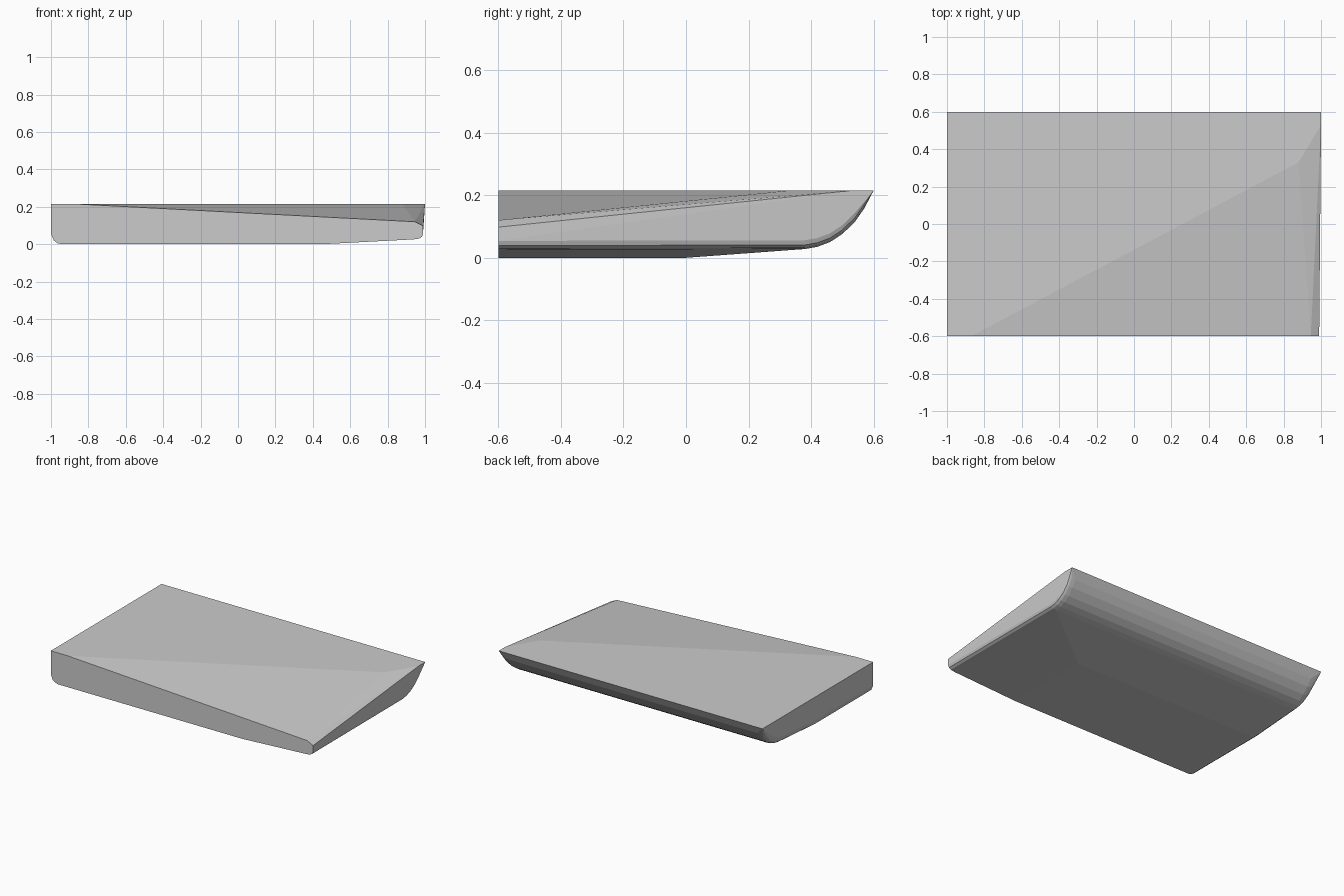
import bpy
import bmesh

cube = bpy.data.objects.get("Cube")
if cube:
    bpy.data.objects.remove(cube, do_unlink=True)

TOP = 0.215

grey = bpy.data.materials.new("plain_grey")
grey.use_nodes = True
colour = (0.6, 0.6, 0.6, 1)
grey.diffuse_color = colour
grey.node_tree.nodes["Principled BSDF"].inputs["Base Color"].default_value = colour

points = []


def left_edge(y, z):
    """Rounded lower edge on the -x side."""
    for x, rise in ((-0.94, 0), (-0.965, 0.005), (-0.985, 0.02), (-1, 0.055)):
        points.append((x, y, min(z + rise, TOP)))


def right_edge(y, z):
    """Rounded lower edge on the +x side, which leans slightly outward."""
    for x, rise in ((0.94, 0), (0.965, 0.004), (0.98, 0.013), (0.985, 0.028)):
        height = min(z + rise, TOP)
        points.append((x + 0.015 * height / TOP, y, height))


# Flat underside, tapering up toward the right and the back
left_edge(-0.6, 0)
left_edge(0, 0)
points += [(0.45, -0.6, 0), (0.45, 0, 0)]
right_edge(-0.6, 0.026)

# Curved back
back_curve = ((0.38, 0.028), (0.42, 0.035), (0.46, 0.05), (0.5, 0.076),
              (0.54, 0.115), (0.57, 0.158), (0.59, 0.197), (0.6, TOP))
for y, z in back_curve:
    left_edge(y, z)
    right_edge(y, z)

# Level top with a corner sloping down to the front right
points += [(-1, -0.6, TOP), (-0.87, -0.6, TOP), (0.88, 0.33, TOP),
           (1, 0.53, TOP), (-1, 0.55, TOP),
           (0.945, -0.6, 0.12), (0.99, -0.6, 0.098)]

# Wrap the outline into one solid slab
bm = bmesh.new()
for p in points:
    bm.verts.new(p)
bmesh.ops.remove_doubles(bm, verts=bm.verts, dist=0.0005)
hull = bmesh.ops.convex_hull(bm, input=bm.verts)
loose = [v for v in bm.verts if not v.link_faces]
bmesh.ops.delete(bm, geom=loose, context="VERTS")
bmesh.ops.dissolve_limit(bm, angle_limit=0.004, verts=bm.verts, edges=bm.edges)
bmesh.ops.recalc_face_normals(bm, faces=bm.faces)

mesh = bpy.data.meshes.new("slab")
bm.to_mesh(mesh)
bm.free()
mesh.materials.append(grey)
slab = bpy.data.objects.new("slab", mesh)
bpy.context.collection.objects.link(slab)
